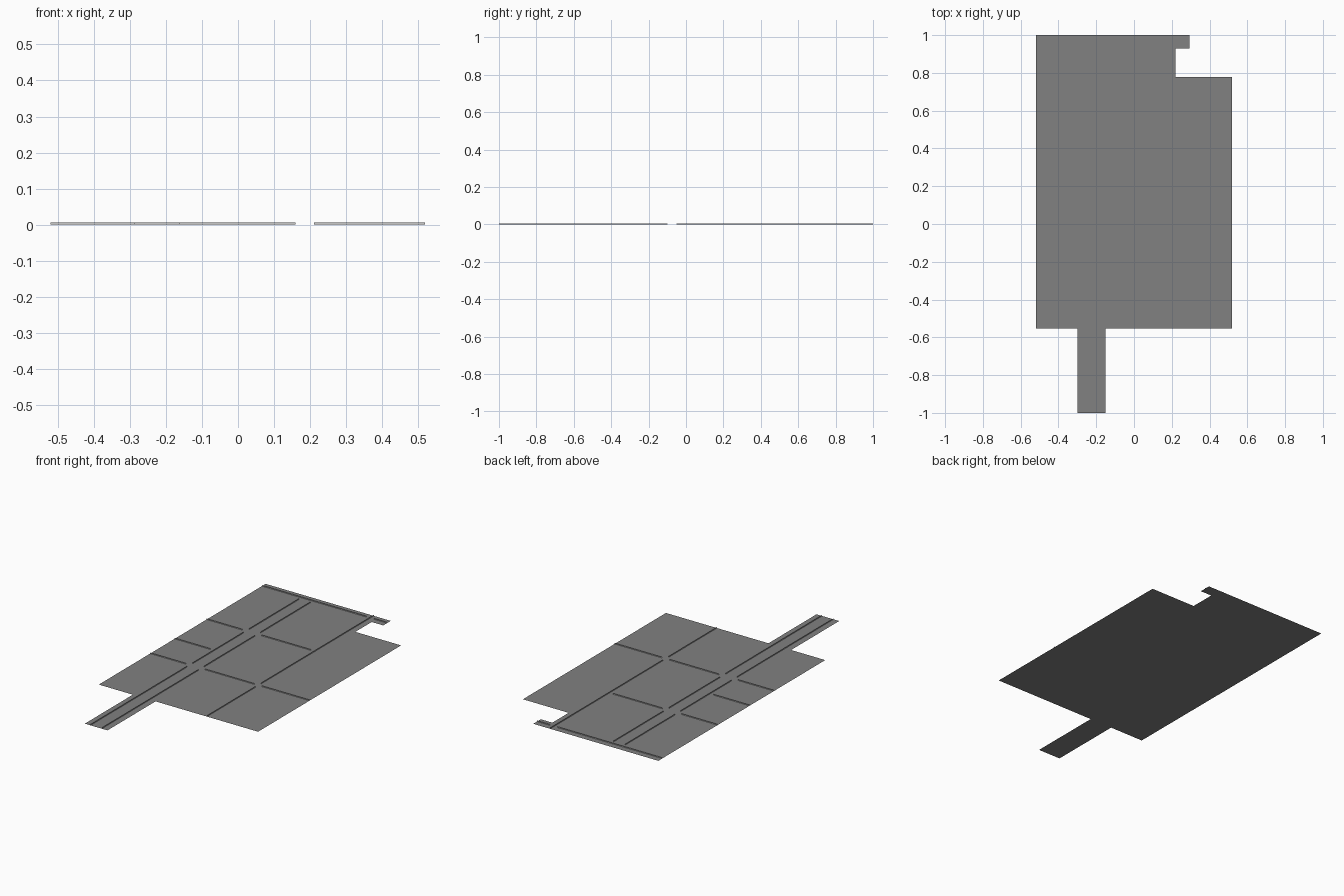
import bpy, bmesh

if "Cube" in bpy.data.objects:
    bpy.data.objects.remove(bpy.data.objects["Cube"])

H = 0.006   # height of the thin upright strips

dark = bpy.data.materials.new("dark_grey")
dark.diffuse_color = (0.22, 0.22, 0.22, 1)
dark.use_nodes = True
dark.node_tree.nodes["Principled BSDF"].inputs["Base Color"].default_value = dark.diffuse_color


def mesh_object(name, polygons):
    bm = bmesh.new()
    for poly in polygons:
        bm.faces.new([bm.verts.new(p) for p in poly])
    mesh = bpy.data.meshes.new(name)
    bm.to_mesh(mesh)
    bm.free()
    obj = bpy.data.objects.new(name, mesh)
    bpy.context.collection.objects.link(obj)
    return obj


def strip(a, b):
    """Upright sheet standing on the floor between two plan points."""
    return [(*a, 0), (*b, 0), (*b, H), (*a, H)]


def along_y(name, x, spans):
    mesh_object(name, [strip((x, a), (x, b)) for a, b in spans])


def along_x(name, y, spans):
    mesh_object(name, [strip((a, y), (b, y)) for a, b in spans])


# Ground sheet with the front tongue and the notched back right corner
outline = [(-0.52, -0.553), (-0.298, -0.553), (-0.298, -1), (-0.15, -1),
           (-0.15, -0.553), (0.518, -0.553), (0.518, 0.778), (0.22, 0.778),
           (0.22, 0.93), (0.295, 0.93), (0.295, 1), (-0.52, 1)]
floor = mesh_object("floor", [[(x, y, 0) for x, y in outline]])
floor.data.materials.append(dark)

# Paired long strips, broken at the crossings
for name, x in (("left_lane_divider", -0.261), ("right_lane_divider", -0.187)):
    along_y(name, x, [(-1, -0.1), (-0.05, 0.425), (0.475, 0.94)])

# Single long strip on the right
along_y("east_divider", 0.185, [(-0.553, -0.1), (-0.05, 1.0)])

# Cross strips, broken where they meet the long ones
along_x("front_cross_divider", -0.075,
        [(-0.52, -0.287), (-0.162, 0.16), (0.21, 0.518)])
along_x("side_cross_divider", 0.152, [(-0.52, -0.287)])
along_x("middle_cross_divider", 0.45, [(-0.52, -0.287), (-0.162, 0.16)])
along_x("back_cross_divider", 0.965, [(-0.52, 0.16), (0.21, 0.295)])
